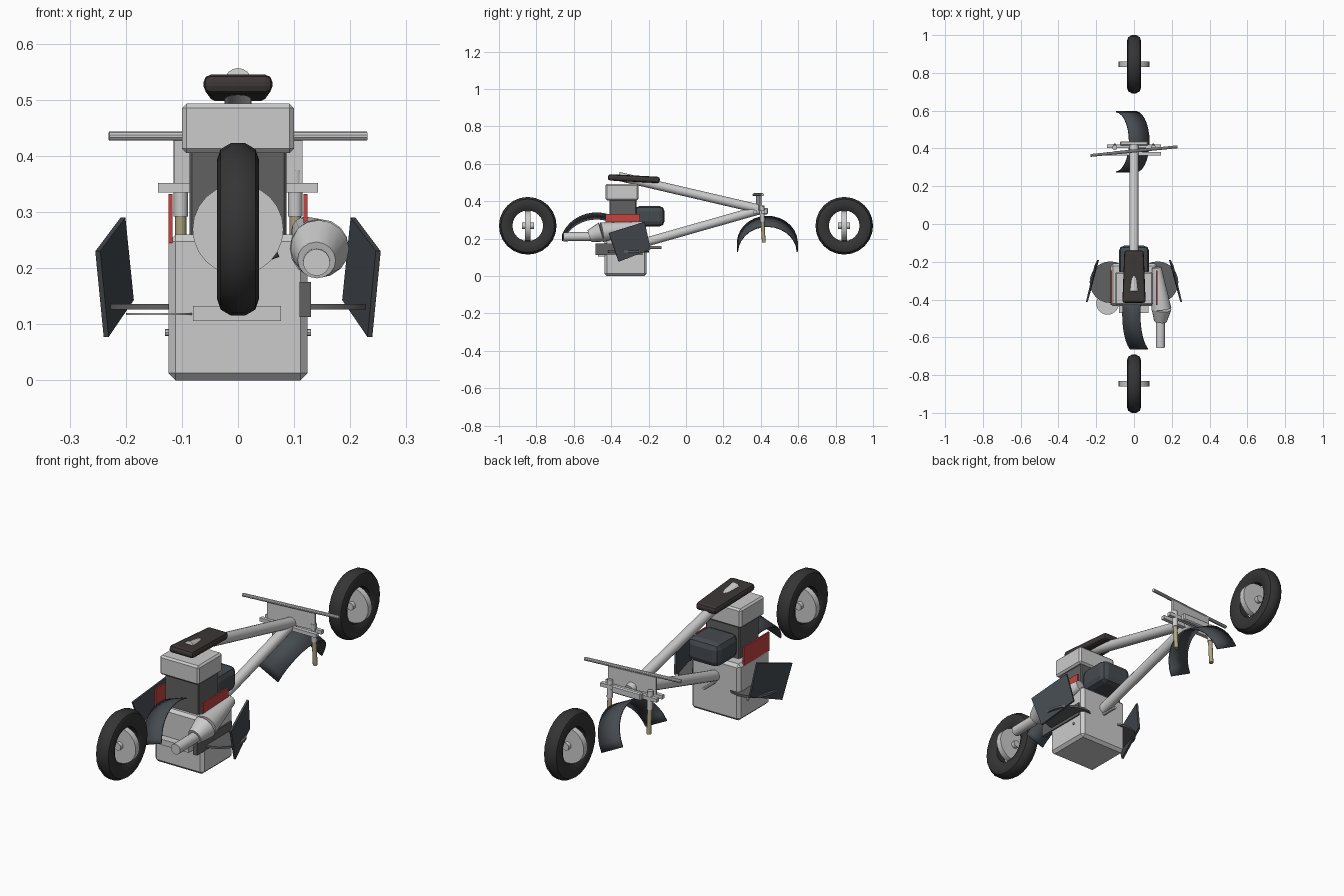
import bpy, bmesh
from math import sin, cos, pi, radians
from mathutils import Vector, Matrix

if "Cube" in bpy.data.objects:
    bpy.data.objects.remove(bpy.data.objects["Cube"])


def mat(name, r, g, b):
    m = bpy.data.materials.new(name)
    m.diffuse_color = (r, g, b, 1)
    m.use_nodes = True
    m.node_tree.nodes["Principled BSDF"].inputs["Base Color"].default_value = m.diffuse_color
    return m


RUBBER = mat("rubber", 0.035, 0.035, 0.035)
LEATHER = mat("leather", 0.045, 0.038, 0.036)
STEEL = mat("dark_steel", 0.06, 0.07, 0.08)
CORE = mat("mid_grey", 0.12, 0.12, 0.12)
RED = mat("red", 0.55, 0.06, 0.05)
TAN = mat("tan", 0.42, 0.37, 0.22)
PLAIN = None


def make(name, bm, material=None, smooth=False):
    bmesh.ops.recalc_face_normals(bm, faces=bm.faces)
    me = bpy.data.meshes.new(name)
    bm.to_mesh(me)
    bm.free()
    ob = bpy.data.objects.new(name, me)
    bpy.context.collection.objects.link(ob)
    if material:
        me.materials.append(material)
    if smooth:
        bpy.context.view_layer.objects.active = ob
        bpy.ops.object.select_all(action='DESELECT')
        ob.select_set(True)
        bpy.ops.object.shade_smooth_by_angle(angle=radians(35))
    return ob


def box(name, x, y, z, material=None, bevel=0.0, segs=1, rot=None):
    """Box from (min, max) pairs, optionally bevelled and rotated about its centre."""
    bm = bmesh.new()
    size = [b - a for a, b in (x, y, z)]
    mid = Vector([(a + b) / 2 for a, b in (x, y, z)])
    bmesh.ops.create_cube(bm, size=1, matrix=Matrix.Diagonal((*size, 1)))
    if bevel:
        bmesh.ops.bevel(bm, geom=bm.edges[:], offset=bevel, segments=segs,
                        affect='EDGES', profile=0.5)
    if rot:
        bm.transform(rot)
    bm.transform(Matrix.Translation(mid))
    return make(name, bm, material)


def rod(name, p, q, r1, r2=None, material=None, n=16):
    """Cylinder or cone between two points."""
    p, q = Vector(p), Vector(q)
    bm = bmesh.new()
    m = Matrix.Translation((p + q) / 2) @ (q - p).to_track_quat('Z', 'Y').to_matrix().to_4x4()
    bmesh.ops.create_cone(bm, cap_ends=True, segments=n, radius1=r1,
                          radius2=r1 if r2 is None else r2, depth=(q - p).length, matrix=m)
    return make(name, bm, material, True)


def tyre(name, y, z, n=24):
    half = [(0.082, 0.022), (0.100, 0.032), (0.125, 0.037), (0.143, 0.031), (0.154, 0.012)]
    prof = half + [(r, -x) for r, x in reversed(half)]
    bm = bmesh.new()
    rings = [[bm.verts.new((x, y + r * cos(2 * pi * i / n), z + r * sin(2 * pi * i / n)))
              for r, x in prof] for i in range(n)]
    for i in range(n):
        a, b = rings[i], rings[(i + 1) % n]
        for j in range(len(prof)):
            k = (j + 1) % len(prof)
            bm.faces.new((a[j], a[k], b[k], b[j]))
    return make(name, bm, RUBBER, True)


def fender(name, centre, r, width, a0, a1, roll, n=14):
    """Arched band, rolled sideways about the y axis."""
    bm = bmesh.new()
    rows = []
    for i in range(n + 1):
        a = radians(a0 + (a1 - a0) * i / n)
        rows.append([bm.verts.new((s * width / 2, r * cos(a), r * sin(a))) for s in (-1, 1)])
    for a, b in zip(rows, rows[1:]):
        bm.faces.new((a[0], a[1], b[1], b[0]))
    bm.transform(Matrix.Translation(centre) @ Matrix.Rotation(radians(roll), 4, 'Y'))
    ob = make(name, bm, STEEL, True)
    ob.modifiers.new("thickness", 'SOLIDIFY').thickness = 0.006


# wheels with crosswise hub discs
for label, y in (("rear", -0.846), ("front", 0.846)):
    tyre(label + "_tyre", y, 0.269)
    rod(label + "_hub_disc", (0, y - 0.014, 0.269), (0, y + 0.014, 0.269), 0.081, n=24)
    rod(label + "_hub_boss", (0, y - 0.032, 0.269), (0, y + 0.032, 0.269), 0.017, n=12)

# engine stack
box("engine_block", (-0.124, 0.124), (-0.435, -0.21), (0, 0.26), bevel=0.013)
box("engine_barrel", (-0.086, 0.086), (-0.41, -0.265), (0.25, 0.41), CORE, bevel=0.004)
box("engine_head", (-0.1, 0.1), (-0.43, -0.255), (0.405, 0.493), bevel=0.008)
box("air_filter", (-0.08, 0.08), (-0.275, -0.115), (0.265, 0.375), STEEL, bevel=0.028, segs=2)
box("rear_bracket", (-0.08, 0.077), (-0.47, -0.425), (0.106, 0.132))
box("side_case", (0.11, 0.13), (-0.485, -0.23), (0.113, 0.175), CORE)
rod("cross_pin", (-0.13, -0.27, 0.085), (0.13, -0.27, 0.085), 0.006, n=8)
rod("front_peg", (0, -0.23, 0.153), (0, -0.13, 0.153), 0.007, n=8)

# seat, tapering toward the front
seat = box("seat", (-0.062, 0.062), (-0.418, -0.14), (0.504, 0.538), LEATHER, bevel=0.013,
           segs=2, rot=Matrix.Rotation(radians(-3), 4, 'X'))
for v in seat.data.vertices:
    v.co.x *= 1 - 0.18 * (v.co.y + 0.42) / 0.28

# frame tubes
rod("upper_frame_tube", (0, -0.36, 0.533), (0, 0.415, 0.353), 0.024)
rod("lower_frame_tube", (0, -0.22, 0.18), (0, 0.40, 0.356), 0.024)

# steering assembly
yaw = Matrix.Rotation(radians(5.5), 4, 'Z')
rod("handlebar", (-0.23, 0.363, 0.435), (0.23, 0.409, 0.435), 0.008, n=10)
box("handlebar_plate", (-0.115, 0.115), (0.385, 0.395), (0.35, 0.43), rot=yaw)
box("rear_clamp", (-0.143, 0.143), (0.362, 0.38), (0.335, 0.352))
box("front_clamp", (-0.143, 0.143), (0.402, 0.42), (0.335, 0.352))
box("clamp_block", (-0.075, 0.075), (0.415, 0.438), (0.33, 0.365), bevel=0.005)
for s, side in ((-1, "left"), (1, "right")):
    rod(side + "_fork_sleeve", (s * 0.102, 0.405, 0.375), (s * 0.102, 0.409, 0.292), 0.013, n=12)
    rod(side + "_fork_leg", (s * 0.102, 0.408, 0.31), (s * 0.102, 0.416, 0.18), 0.010,
        material=TAN, n=12)

# fenders
fender("front_fender", (-0.045, 0.435, 0.15), 0.163, 0.12, 3, 177, 27)
fender("rear_fender", (0.05, -0.478, 0.135), 0.2, 0.1, 75, 158, -19)

# side parts on both sides
corners = [(0.25, -0.413, 0.23), (0.205, -0.222, 0.29), (0.19, -0.19, 0.143), (0.235, -0.36, 0.077)]
for s, side in ((-1, "left"), (1, "right")):
    box(side + "_red_panel", sorted((s * 0.117, s * 0.124)), (-0.43, -0.245), (0.245, 0.332), RED)
    rod(side + "_foot_disc", (s * 0.125, -0.308, 0.126), (s * 0.125, -0.308, 0.136), 0.11,
        material=CORE, n=24)
    bm = bmesh.new()
    bm.faces.new([bm.verts.new((s * x, y, z)) for x, y, z in corners])
    shield = make(side + "_shield", bm, STEEL)
    sol = shield.modifiers.new("thickness", 'SOLIDIFY')
    sol.thickness, sol.offset = 0.009, 0
rod("left_stand_disc", (-0.14, -0.42, 0.116), (-0.14, -0.42, 0.12), 0.06, n=24)

# exhaust on the right
rod("exhaust_header", (0.12, -0.23, 0.267), (0.145, -0.45, 0.235), 0.025, 0.053)
rod("exhaust_shoulder", (0.145, -0.45, 0.235), (0.14, -0.515, 0.214), 0.053, 0.034)
rod("exhaust_tailpipe", (0.14, -0.48, 0.212), (0.14, -0.655, 0.21), 0.024)
